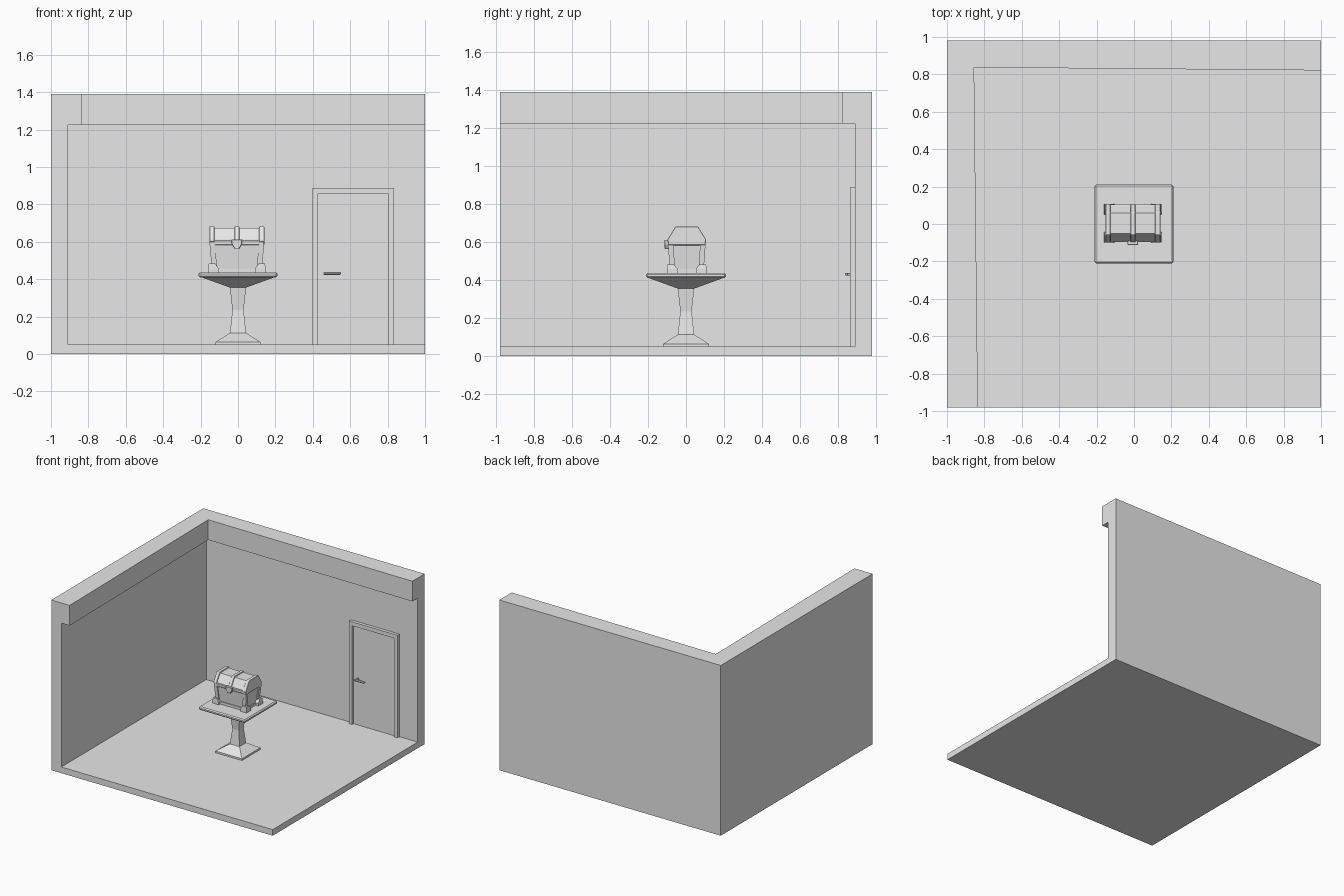
import bpy
import bmesh
from mathutils import Vector

cube = bpy.data.objects.get("Cube")
if cube:
    bpy.data.objects.remove(cube, do_unlink=True)

grey = bpy.data.materials.new("plain grey")
grey.use_nodes = True
grey.diffuse_color = (0.8, 0.8, 0.8, 1)
grey.node_tree.nodes["Principled BSDF"].inputs["Base Color"].default_value = (0.8, 0.8, 0.8, 1)


def finish(name, bm, bevel=0):
    bmesh.ops.recalc_face_normals(bm, faces=bm.faces)
    mesh = bpy.data.meshes.new(name)
    bm.to_mesh(mesh)
    bm.free()
    mesh.materials.append(grey)
    obj = bpy.data.objects.new(name, mesh)
    bpy.context.collection.objects.link(obj)
    if bevel:
        mod = obj.modifiers.new("bevel", "BEVEL")
        mod.width, mod.segments = bevel, 1
    return obj


def loft(name, rings, bevel=0):
    """Skin a list of equal-sized point rings and cap both ends."""
    bm = bmesh.new()
    loops = [[bm.verts.new(p) for p in ring] for ring in rings]
    n = len(loops[0])
    for a, b in zip(loops, loops[1:]):
        for i in range(n):
            j = (i + 1) % n
            bm.faces.new((a[i], a[j], b[j], b[i]))
    bm.faces.new(loops[0])
    bm.faces.new(loops[-1])
    return finish(name, bm, bevel)


def rect(cx, cy, hx, hy, z):
    return [(cx + sx * hx, cy + sy * hy, z)
            for sx, sy in ((-1, -1), (1, -1), (1, 1), (-1, 1))]


def box(name, x, y, z, bevel=0):
    cx, cy = sum(x) / 2, sum(y) / 2
    hx, hy = (x[1] - x[0]) / 2, (y[1] - y[0]) / 2
    return loft(name, [rect(cx, cy, hx, hy, h) for h in z], bevel)


def square_stack(name, profile, bevel=0):
    return loft(name, [rect(0, 0, h, h, z) for h, z in profile], bevel)


# Room shell: a solid block hollowed out, leaving a cornice along the two walls
room = box("room_shell", (-1, 1), (-0.98, 0.98), (0, 1.39))
lower = box("lower_cutter", (-0.91, 1.5), (-1.5, 0.89), (0.05, 1.225))
outline = [(-0.829, -1.5), (1.5, -1.5), (1.5, 0.817), (-0.855, 0.837)]
upper = loft("upper_cutter", [[(x, y, z) for x, y in outline] for z in (1, 1.6)])
for cutter in (lower, upper):
    cutter.hide_render = True
    mod = room.modifiers.new("hollow", "BOOLEAN")
    mod.operation, mod.solver, mod.object = "DIFFERENCE", "EXACT", cutter
bpy.context.view_layer.update()
carved = bpy.data.meshes.new_from_object(
    room.evaluated_get(bpy.context.evaluated_depsgraph_get()))
room.modifiers.clear()
room.data = carved
for cutter in (lower, upper):
    bpy.data.objects.remove(cutter, do_unlink=True)

# Door: an arch-shaped frame, a recessed panel and a lever handle
arch = [(0.398, 0.05), (0.398, 0.888), (0.835, 0.888), (0.835, 0.05),
        (0.805, 0.05), (0.805, 0.856), (0.425, 0.856), (0.425, 0.05)]
loft("door_frame", [[(x, y, z) for x, z in arch] for y in (0.864, 0.895)])
box("door_panel", (0.424, 0.806), (0.882, 0.895), (0.05, 0.857))
box("door_handle_lever", (0.457, 0.55), (0.838, 0.854), (0.423, 0.438), 0.004)
box("door_handle_stem", (0.463, 0.477), (0.85, 0.884), (0.424, 0.437), 0.003)

# Pedestal table
square_stack("table_top", [(0.21, 0.41), (0.21, 0.437)], 0.008)
square_stack("table_pedestal", [
    (0.12, 0.05), (0.12, 0.064), (0.043, 0.113), (0.03, 0.235),
    (0.043, 0.355), (0.2, 0.412)])

# Chest, slightly off the middle of the table
CX, CY = -0.006, 0.004
corners = [(sx, sy) for sx in (-1, 1) for sy in (-1, 1)]
loft("chest_body", [rect(CX, CY, 0.122, 0.078, 0.437),
                    rect(CX, CY, 0.138, 0.092, 0.59)])
loft("chest_base_trim", [rect(CX, CY, 0.13, 0.086, 0.437),
                         rect(CX, CY, 0.13, 0.086, 0.458)])
for sx, sy in corners:
    side = ("left" if sx > 0 else "right") + ("_front" if sy < 0 else "_back")
    loft("chest_post_" + side, [
        rect(CX + sx * 0.119, CY + sy * 0.075, 0.014, 0.014, 0.45),
        rect(CX + sx * 0.132, CY + sy * 0.085, 0.014, 0.014, 0.59)])
    # L-shaped bracket foot with sloping upper edges
    loft("chest_foot_x_" + side, [
        rect(CX + sx * 0.126, CY + sy * 0.086, 0.028, 0.018, 0.437),
        rect(CX + sx * 0.126, CY + sy * 0.086, 0.028, 0.018, 0.458),
        rect(CX + sx * 0.133, CY + sy * 0.086, 0.017, 0.016, 0.483)])
    loft("chest_foot_y_" + side, [
        rect(CX + sx * 0.137, CY + sy * 0.076, 0.017, 0.028, 0.437),
        rect(CX + sx * 0.137, CY + sy * 0.076, 0.017, 0.028, 0.458),
        rect(CX + sx * 0.135, CY + sy * 0.085, 0.015, 0.017, 0.483)])
loft("chest_rim", [rect(CX, CY, 0.147, 0.1, z) for z in (0.582, 0.607)], 0.004)


# Lid: a trapezoid prism wrapped by three raised straps
def lid_section(x, grow):
    half = [(0.094 + grow, 0.6), (0.094 + grow, 0.612), (0.055 + grow * 0.6, 0.673 + grow)]
    pts = half + [(-y, z) for y, z in reversed(half)]
    return [(CX + x, CY + y, z) for y, z in pts]


loft("chest_lid", [lid_section(x, 0) for x in (-0.138, 0.138)])
for name, x, half in (("right", -0.133, 0.014), ("middle", 0, 0.013), ("left", 0.133, 0.014)):
    loft("chest_strap_" + name,
         [lid_section(x - half, 0.008), lid_section(x + half, 0.008)], 0.002)

# Lock plate on the front of the chest
shield = [(-0.028, 0.612), (0.028, 0.612), (0.028, 0.59), (0.012, 0.563), (-0.012, 0.563), (-0.028, 0.59)]
loft("chest_lock", [[(CX + x, y, z) for x, z in shield] for y in (-0.112, -0.08)], 0.002)
